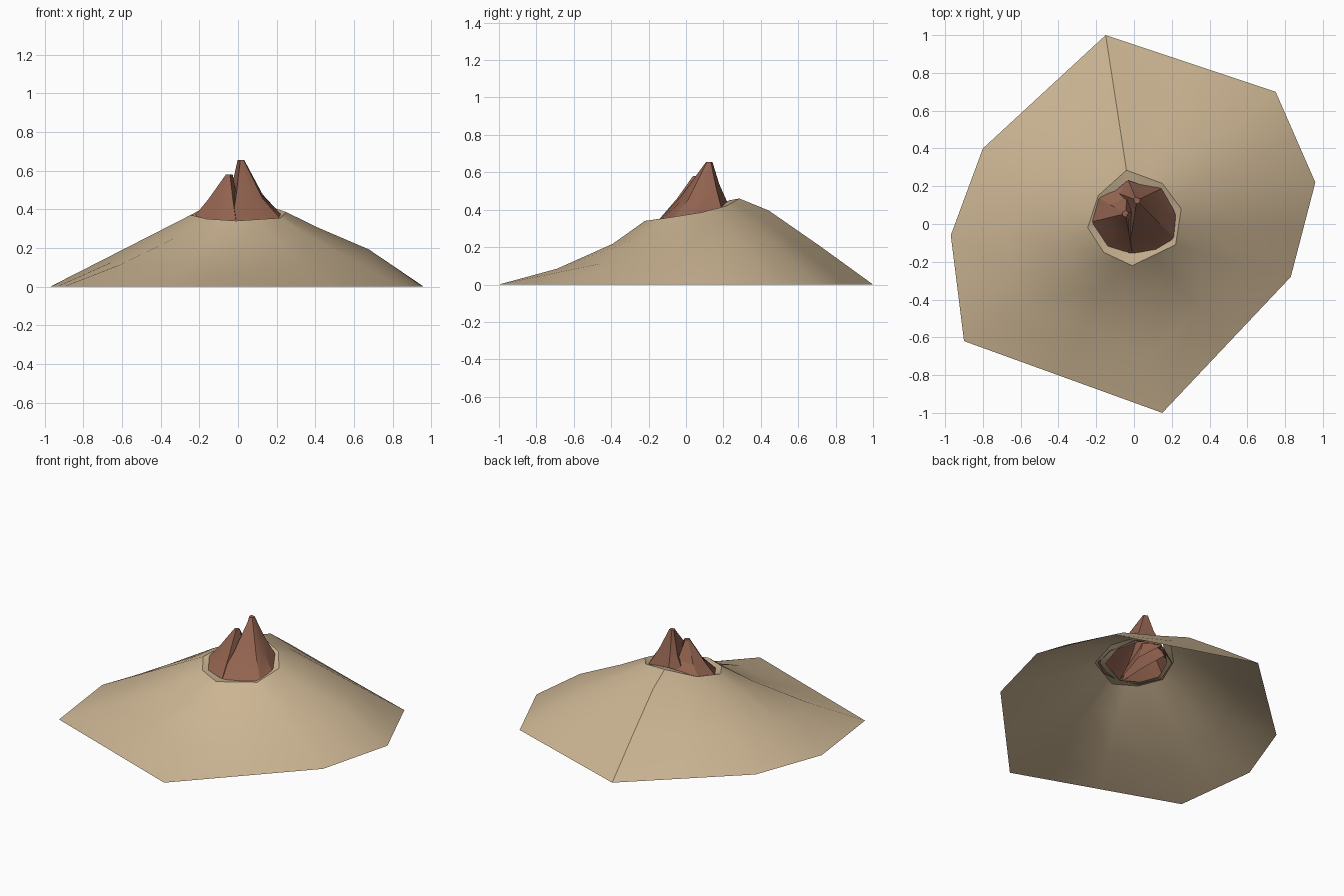
import bpy, bmesh
from mathutils import Vector

if "Cube" in bpy.data.objects:
    bpy.data.objects.remove(bpy.data.objects["Cube"])


def material(name, rgb):
    m = bpy.data.materials.new(name)
    m.diffuse_color = (*rgb, 1)
    m.use_nodes = True
    m.node_tree.nodes["Principled BSDF"].inputs["Base Color"].default_value = m.diffuse_color
    return m


sand = material("sand tan", (0.60, 0.46, 0.29))
rock = material("red brown rock", (0.29, 0.125, 0.08))


def loft(name, rings, mat, angle):
    """Closed loops joined by quads, open at both ends; a one-point ring is a tip."""
    bm = bmesh.new()
    loops = [[bm.verts.new(p) for p in r] for r in rings]
    for a, b in zip(loops, loops[1:]):
        n = len(a)
        for i in range(n):
            j = (i + 1) % n
            if len(b) == 1:
                bm.faces.new((a[i], a[j], b[0]))
            else:
                bm.faces.new((a[i], a[j], b[j], b[i]))
    mesh = bpy.data.meshes.new(name)
    bm.to_mesh(mesh)
    bm.free()
    mesh.materials.append(mat)
    ob = bpy.data.objects.new(name, mesh)
    bpy.context.collection.objects.link(ob)
    bpy.ops.object.select_all(action='DESELECT')
    ob.select_set(True)
    bpy.context.view_layer.objects.active = ob
    bpy.ops.object.shade_smooth_by_angle(angle=angle)
    return ob


def with_midpoints(seq):
    out = []
    for i, a in enumerate(seq):
        out += [a, (a + seq[(i + 1) % len(seq)]) / 2]
    return out


# sandy slope: ground corners, crater rim and height fractions, counter-clockwise
ground = [Vector((x, y, 0)) for x, y in (
    (0.96, 0.22), (0.75, 0.7), (-0.15, 1.0), (-0.80, 0.40),
    (-0.97, -0.06), (-0.90, -0.62), (0.15, -1.0), (0.83, -0.28))]
rim = [Vector(p) for p in (
    (0.25, 0.08, 0.385), (0.15, 0.215, 0.42), (-0.04, 0.285, 0.46), (-0.19, 0.15, 0.40),
    (-0.245, -0.02, 0.37), (-0.16, -0.15, 0.35), (-0.01, -0.22, 0.34), (0.22, -0.11, 0.355))]
bulge = [Vector(f) for f in (   # height fraction at 40 % and 78 % of the way in
    (0.50, 0.80), (0.45, 0.82), (0.45, 0.86), (0.42, 0.80),
    (0.40, 0.78), (0.33, 0.72), (0.25, 0.64), (0.40, 0.76))]
ground, rim, bulge = map(with_midpoints, (ground, rim, bulge))


def contour(t, k):
    pts = []
    for g, r, b in zip(ground, rim, bulge):
        p = g.lerp(r, t)
        p.z = r.z * b[k]
        pts.append(p)
    return pts


ledge = [Vector((p.x * 0.8, p.y * 0.74 + 0.02, p.z - 0.01)) for p in rim]
loft("sand_slope", [ground, contour(0.4, 0), contour(0.78, 1), rim, ledge], sand, 0.6)


def peak(name, base, mid, tip):
    """Rock spike: base loop, waist loop pulled towards the tip, small flat tip."""
    base = [Vector(p) for p in base]
    tip = Vector(tip)
    waist = [p.lerp(tip, f) - Vector((0, 0, s)) for p, (f, s) in zip(base, mid)]
    top = [tip + Vector(((p.x - tip.x), (p.y - tip.y), 0)).normalized() * 0.018 for p in base]
    return loft(name, [base, waist, top, [tip]], rock, 0.4)


# tall main spike, steep on the left
peak("main_peak",
     [(0.23, 0.04, 0.365), (0.15, 0.19, 0.405), (-0.03, 0.23, 0.42), (-0.10, 0.17, 0.40),
      (-0.05, 0.02, 0.36), (-0.03, -0.155, 0.335), (0.12, -0.145, 0.335), (0.22, -0.08, 0.345)],
     [(0.45, 0.03), (0.45, 0.0), (0.5, 0.0), (0.55, 0.04),
      (0.5, 0.02), (0.45, 0.01), (0.45, 0.03), (0.45, 0.03)],
     (0.015, 0.125, 0.655))

# lower spike leaning on its left
peak("side_peak",
     [(0.03, 0.08, 0.38), (-0.03, 0.23, 0.42), (-0.19, 0.14, 0.39), (-0.23, 0.01, 0.36),
      (-0.14, -0.12, 0.34), (-0.01, -0.155, 0.335)],
     [(0.5, 0.0), (0.5, 0.03), (0.45, 0.03), (0.4, 0.0), (0.45, 0.02), (0.5, 0.0)],
     (-0.045, 0.055, 0.58))
